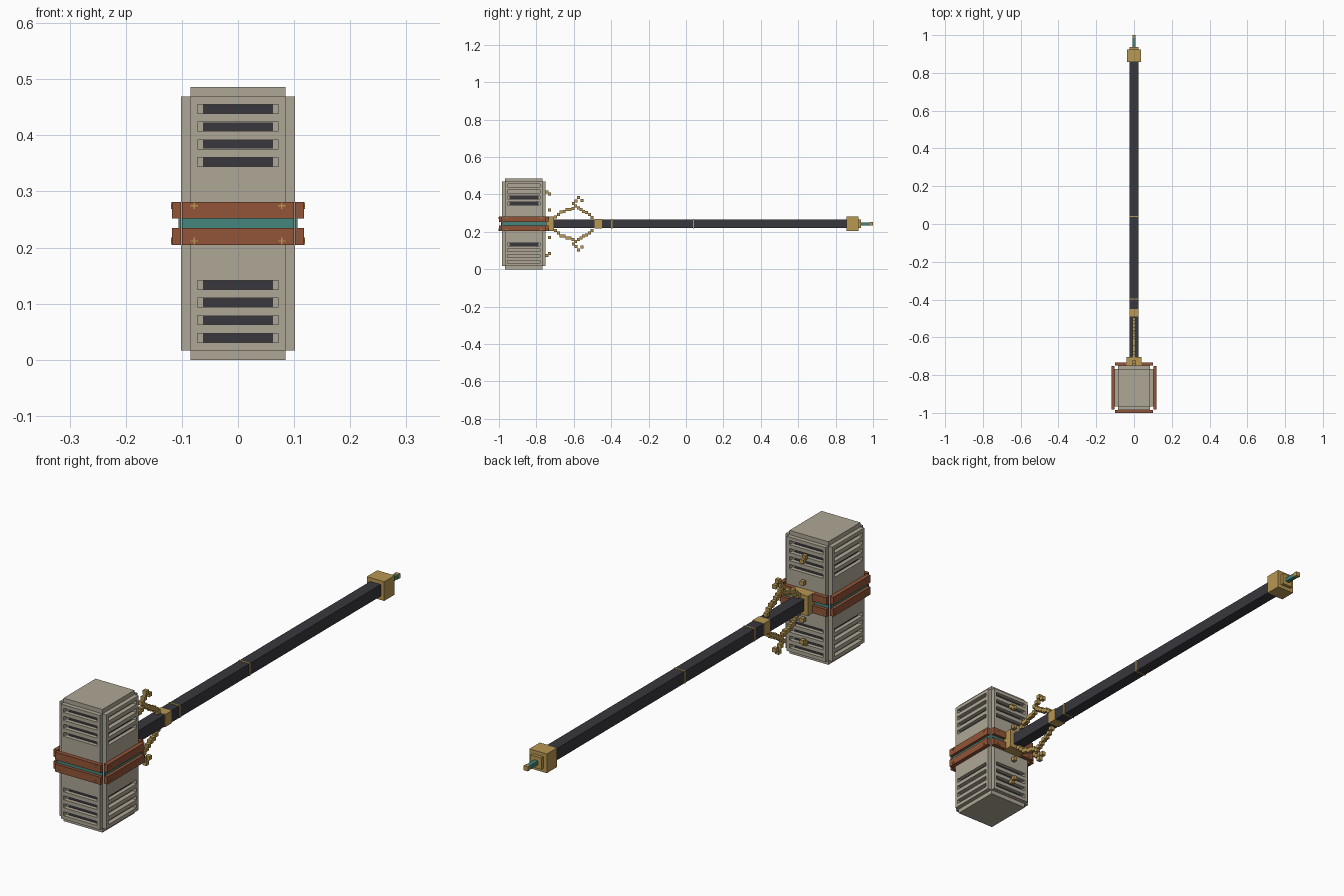
import bpy, bmesh
from math import pi
from mathutils import Matrix, Vector

default = bpy.data.objects.get("Cube")
if default:
    bpy.data.objects.remove(default)


def material(name, rgb):
    m = bpy.data.materials.new(name)
    m.use_nodes = True
    m.diffuse_color = (*rgb, 1)
    m.node_tree.nodes["Principled BSDF"].inputs["Base Color"].default_value = (*rgb, 1)
    return m


STONE = material("warm grey stone", (0.43, 0.39, 0.31))
DARK = material("charcoal", (0.04, 0.038, 0.047))
COPPER = material("copper brown", (0.29, 0.09, 0.04))
TEAL = material("teal", (0.056, 0.24, 0.2))
GOLD = material("gold", (0.48, 0.31, 0.085))

HEAD_Y, MID_Z = -0.867, 0.243
CORE = Vector((0.085, 0.1, 0.243))      # half sizes of the head core
THICK = 0.017                           # thickness of the head plates


def finish(name, bm, mat):
    bmesh.ops.recalc_face_normals(bm, faces=bm.faces)
    mesh = bpy.data.meshes.new(name)
    bm.to_mesh(mesh)
    bm.free()
    mesh.materials.append(mat)
    ob = bpy.data.objects.new(name, mesh)
    bpy.context.collection.objects.link(ob)
    return ob


def add_box(bm, centre, half):
    size = Matrix.Diagonal((*[2 * h for h in half], 1))
    bmesh.ops.create_cube(bm, size=1, matrix=Matrix.Translation(centre) @ size)


def box(name, centre, half, mat):
    bm = bmesh.new()
    add_box(bm, centre, half)
    return finish(name, bm, mat)


def shaft_part(name, y0, y1, half, mat):
    return box(name, (0, (y0 + y1) / 2, MID_Z), (half, (y1 - y0) / 2, half), mat)


def slotted_panel(name, half, slot, rows, bottom, top):
    """Upright panel in the local xz plane, raised towards -y, with open slots."""
    xs = [-half, -slot, slot, half]
    zs = sorted([bottom, top] + [r + s for r in rows for s in (-0.008, 0.008)])
    bm = bmesh.new()
    grid = [[bm.verts.new((x, 0, z)) for x in xs] for z in zs]
    for j in range(len(zs) - 1):
        for i in range(3):
            if i == 1 and j % 2 == 1:
                continue
            bm.faces.new((grid[j][i], grid[j][i + 1], grid[j + 1][i + 1], grid[j + 1][i]))
    out = bmesh.ops.extrude_face_region(bm, geom=bm.faces[:], use_keep_orig=True)
    moved = [g for g in out["geom"] if isinstance(g, bmesh.types.BMVert)]
    bmesh.ops.translate(bm, verts=moved, vec=(0, -THICK, 0))
    bmesh.ops.dissolve_limit(bm, angle_limit=0.01, verts=bm.verts, edges=bm.edges)
    return finish(name, bm, STONE)


# Head core
box("head_core", (0, HEAD_Y, MID_Z), CORE, STONE)

lower_rows = [0.039 + 0.0315 * i for i in range(4)]
upper_rows = [2 * MID_Z - r for r in reversed(lower_rows)]
rows = lower_rows + upper_rows

# Each of the four head sides: slotted panel, dark slot floors, band and rivets
for k, side in enumerate(("front", "left", "back", "right")):
    across, out = (CORE.x, CORE.y) if k % 2 == 0 else (CORE.y, CORE.x)
    place = Matrix.Translation((0, HEAD_Y, 0)) @ Matrix.Rotation(k * pi / 2, 4, "Z")
    parts = []

    panel = slotted_panel(side + "_panel", across, across - 0.0125, rows, 0.017, 0.469)
    panel.data.transform(Matrix.Translation((0, -out, 0)))
    parts.append(panel)

    bm = bmesh.new()
    shown = rows if k % 2 == 0 else [rows[3], rows[4], rows[5]]
    for r in shown:
        add_box(bm, (0, -out - 0.001, r), (across - 0.0225, 0.001, 0.0078))
    parts.append(finish(side + "_slot_floors", bm, DARK))

    # Band: two copper tiers with a recessed teal inlay between them
    width, face = across + 0.015, out + THICK
    bm = bmesh.new()
    for s in (-1, 1):
        add_box(bm, (0, -face - 0.008, MID_Z + s * 0.0235), (width, 0.008, 0.015))
    parts.append(finish(side + "_band", bm, COPPER))
    parts.append(box(side + "_band_inlay", (0, -face - 0.002, MID_Z),
                     (width, 0.002, 0.0085), TEAL))

    # Small cross-shaped rivets
    bm = bmesh.new()
    for sx in (-1, 1):
        for sz in (-1, 1):
            spot = (sx * (across - 0.007), -face - 0.0165, MID_Z + sz * 0.0315)
            add_box(bm, spot, (0.007, 0.001, 0.001))
            add_box(bm, spot, (0.001, 0.001, 0.006))
    parts.append(finish(side + "_rivets", bm, GOLD))

    for ob in parts:
        ob.data.transform(place)

# Shaft and its fittings
shaft_part("shaft", -0.74, 0.87, 0.023, DARK)
shaft_part("head_collar", -0.75, -0.705, 0.039, GOLD)
shaft_part("shaft_ring", -0.49, -0.45, 0.025, GOLD)
for i, y in enumerate((-0.397, 0.04)):
    shaft_part("thin_ring_%d" % (i + 1), y - 0.003, y + 0.003, 0.0245, GOLD)
shaft_part("pommel", 0.858, 0.923, 0.038, GOLD)
shaft_part("pommel_step", 0.92, 0.936, 0.023, GOLD)
shaft_part("pommel_rod", 0.93, 0.987, 0.008, TEAL)
shaft_part("pommel_tip", 0.985, 1.0, 0.009, GOLD)

# Filigree of small cubes above and below the shaft: (y, distance from axis)
arch = [(-0.503, 0.035), (-0.517, 0.049), (-0.532, 0.06), (-0.547, 0.065),
        (-0.562, 0.076), (-0.576, 0.084), (-0.59, 0.094), (-0.605, 0.083),
        (-0.62, 0.077), (-0.636, 0.076), (-0.652, 0.066), (-0.667, 0.064),
        (-0.682, 0.05), (-0.697, 0.036)]
hook = [(-0.601, 0.108), (-0.588, 0.121), (-0.575, 0.14), (-0.557, 0.125)]
studs = [(-0.743, 0.17), (-0.729, 0.159), (-0.729, 0.073)]
for label, s in (("upper", 1), ("lower", -1)):
    for part, cells in (("arch", arch), ("hook", hook), ("studs", studs)):
        bm = bmesh.new()
        for y, d in cells:
            add_box(bm, (0, y, MID_Z + s * d), (0.008, 0.008, 0.008))
        finish(label + "_" + part, bm, GOLD)
